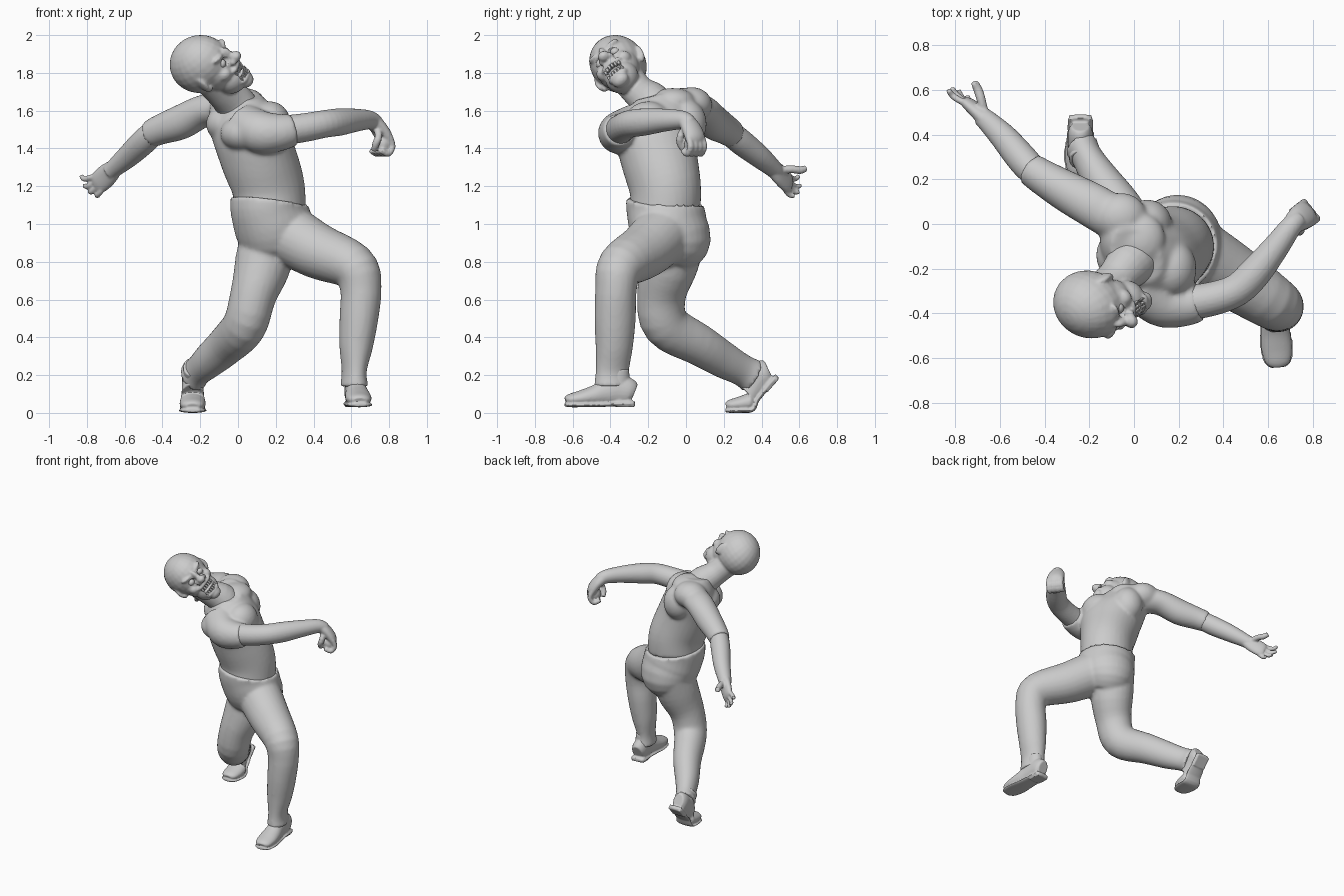
import bpy, bmesh, math
from mathutils import Vector, Matrix


def loft(bm, rows, side, n=24, sub=4, ortho=True):
    """Smooth tube through rows of (x, y, z, half width, half depth)."""
    P = [Vector(r if len(r) == 5 else (*r, r[3])) for r in rows]
    pts = []
    for i in range(len(P) - 1):
        p0, p1, p2, p3 = P[max(i - 1, 0)], P[i], P[i + 1], P[min(i + 2, len(P) - 1)]
        for k in range(sub):
            t = k / sub
            pts.append(0.5 * (2 * p1 + (p2 - p0) * t + (2 * p0 - 5 * p1 + 4 * p2 - p3) * t * t
                              + (3 * p1 - p0 - 3 * p2 + p3) * t ** 3))
    pts.append(P[-1])
    rings, side = [], Vector(side).normalized()
    for i, p in enumerate(pts):
        t = Vector((pts[min(i + 1, len(pts) - 1)] - pts[max(i - 1, 0)])[:3]).normalized()
        s = (side - t * side.dot(t)).normalized() if ortho else side
        d = t.cross(s).normalized()
        rings.append([bm.verts.new(Vector(p[:3]) + s * p[3] * math.cos(a) + d * p[4] * math.sin(a))
                      for a in (2 * math.pi * j / n for j in range(n))])
    for r, q in zip(rings, rings[1:]):
        for j in range(n):
            bm.faces.new((r[j], r[(j + 1) % n], q[(j + 1) % n], q[j]))
    bm.faces.new(rings[0])
    bm.faces.new(rings[-1])


def ball(bm, pos, size, base=Matrix(), rot=Matrix()):
    m = base @ Matrix.Translation(pos) @ rot @ Matrix.Diagonal((*size, 1))
    bmesh.ops.create_uvsphere(bm, u_segments=24, v_segments=14, radius=1, matrix=m)


def box(bm, pos, size, base=Matrix()):
    bmesh.ops.create_cube(bm, size=1, matrix=base @ Matrix.Translation(pos) @ Matrix.Diagonal((*size, 1)))


def finish(name, bm, voxel=0, smooth=0):
    """Turn the bmesh into an object; a voxel size fuses overlapping shells into one skin."""
    bmesh.ops.recalc_face_normals(bm, faces=bm.faces)
    me = bpy.data.meshes.new(name)
    bm.to_mesh(me)
    bm.free()
    for p in me.polygons:
        p.use_smooth = True
    ob = bpy.data.objects.new(name, me)
    bpy.context.collection.objects.link(ob)
    if voxel:
        r = ob.modifiers.new("fuse", 'REMESH')
        r.mode, r.voxel_size, r.use_smooth_shade = 'VOXEL', voxel, True
        s = ob.modifiers.new("soften", 'SMOOTH')
        s.factor, s.iterations = 0.5, smooth
    return ob


# Trousers: pelvis and two legs
bm = bmesh.new()
loft(bm, [(.165, -.11, 1.115, .207, .21), (.165, -.11, 1.08, .203, .207), (.19, -.09, .98, .21, .205),
          (.2, -.055, .9, .19, .185), (.19, -.08, .81, .13, .12)], (.75, -.66, 0), 32)
loft(bm, [(.26, -.12, .95, .16), (.42, -.22, .857, .147), (.61, -.345, .775, .125), (.65, -.37, .66, .11),
          (.64, -.375, .5, .102, .11), (.625, -.38, .35, .088, .1), (.615, -.39, .22, .064, .09),
          (.615, -.39, .14, .073, .1)], (1, .3, 0))
loft(bm, [(.15, -.05, .97, .13, .16), (.135, -.085, .8, .15, .155), (.08, -.13, .62, .122, .13),
          (.035, -.105, .465, .115, .125), (-.06, .07, .36, .1, .11), (-.15, .2, .28, .085, .097),
          (-.21, .3, .225, .07, .085), (-.237, .35, .195, .078, .094)], (1, .3, 0))
finish("trousers", bm, .012, 5)

# Shirt: leaning torso, chest, upper back, shoulders and short sleeves
bm = bmesh.new()
CH = (.59, -.78, -.22)
loft(bm, [(.17, -.11, 1.06, .193, .19), (.157, -.11, 1.2, .192, .198), (.105, -.14, 1.36, .215, .2),
          (.06, -.155, 1.5, .24, .19), (.03, -.15, 1.61, .22, .15), (.01, -.14, 1.69, .14, .1)],
     CH, 32, 5, False)
for pos, size in (((.035, -.28, 1.48), (.13, .13, .1)), ((-.06, -.14, 1.53), (.11, .12, .1)),
                  ((-.06, .03, 1.63), (.12, .11, .095)), ((.06, .0, 1.53), (.11, .11, .13)),
                  ((.17, -.2, 1.53), (.11, .13, .12)), ((.03, -.07, 1.65), (.11, .12, .07))):
    ball(bm, pos, size)
loft(bm, [(-.08, .02, 1.61, .09, .1), (-.18, .08, 1.6, .085, .1), (-.3, .145, 1.54, .092),
          (-.41, .21, 1.5, .08), (-.465, .248, 1.475, .074)], (0, 0, 1))
loft(bm, [(.03, -.26, 1.53, .11, .12), (.12, -.345, 1.485, .115), (.22, -.36, 1.485, .1),
          (.295, -.35, 1.5, .085)], (0, 0, 1))
finish("shirt", bm, .011, 8)


def finger(bm, *pts, r=.015):
    loft(bm, [(*p, r * (1 if i < len(pts) - 1 else .8)) for i, p in enumerate(pts)], (.3, .5, .8), 12, 3)


# Right arm, reaching back with an open hand
bm = bmesh.new()
loft(bm, [(-.34, .16, 1.53, .065), (-.44, .228, 1.485, .066), (-.5, .29, 1.435, .069), (-.58, .385, 1.36, .061),
          (-.65, .455, 1.3, .049), (-.68, .48, 1.275, .044)], (0, 0, 1))
loft(bm, [(-.65, .455, 1.3, .045, .04), (-.69, .495, 1.262, .06, .034), (-.735, .535, 1.222, .06, .028),
          (-.755, .55, 1.21, .048, .02)], (.65, -.3, -.7))
finger(bm, (-.67, .49, 1.285), (-.685, .56, 1.29), (-.70, .605, 1.285), (-.715, .635, 1.295), r=.021)
for k, t in zip(((-.775, .55, 1.248), (-.76, .55, 1.22), (-.745, .54, 1.2), (-.72, .525, 1.185)),
                ((-.83, .6, 1.255), (-.815, .61, 1.205), (-.785, .6, 1.17), (-.745, .575, 1.15))):
    k, t = Vector(k), Vector(t)
    finger(bm, (-.715, .52, 1.24), k, (k + t) / 2 + Vector((-.01, 0, -.014)), t)
finish("right_arm", bm, .007, 2)

# Left arm, bent with the hand hooked down into a loose fist
bm = bmesh.new()
loft(bm, [(.2, -.36, 1.49, .08), (.35, -.335, 1.51, .076), (.46, -.295, 1.53, .073), (.54, -.22, 1.54, .072),
          (.63, -.11, 1.55, .06), (.70, -.015, 1.55, .049), (.735, .02, 1.525, .043)], (0, 0, 1))
S = Vector((.62, -.78, 0))
loft(bm, [(.705, -.005, 1.55, .045, .042), (.74, .025, 1.515, .058, .038), (.77, .045, 1.465, .062, .036),
          (.775, .05, 1.435, .055, .03)], S)
ball(bm, (.765, .035, 1.42), (.045, .045, .05))
for i in range(4):
    k = Vector((.775, .048, 1.46)) + S * (i - 1.5) * .03
    finger(bm, k, k + Vector((.014, .012, -.05)), k + Vector((-.008, -.005, -.088)),
           k + Vector((-.045, -.03, -.07)), r=.018)
finger(bm, (.735, 0, 1.51), (.745, -.03, 1.465), (.73, -.03, 1.425), (.72, -.01, 1.39), r=.02)
finish("left_arm", bm, .007, 2)

# Head frame: local x is its left, -y its face, z its crown
F = Vector((.75, -.5, .4)).normalized()
L = Vector((.17, .76, .62))
L = (L - F * L.dot(F)).normalized()
U = F.cross(L)
H = Matrix.Translation((-.2, -.36, 1.847)) @ Matrix((L, -F, U)).transposed().to_4x4()

# Head with neck, face and ears
bm = bmesh.new()
loft(bm, [(-.15, -.31, 1.77, .09), (-.085, -.25, 1.7, .088), (-.02, -.18, 1.64, .11), (.02, -.15, 1.55, .13)], CH)
for pos, size in (((0, 0, 0), (.145, .167, .157)), ((0, -.055, -.06), (.118, .11, .13)),
                  ((0, -.085, -.155), (.09, .09, .088)), ((0, -.145, -.215), (.047, .038, .036)),
                  ((0, -.165, -.025), (.02, .03, .05)), ((0, -.195, -.06), (.032, .034, .028)),
                  ((0, -.15, -.105), (.068, .035, .02)), ((0, -.152, -.19), (.062, .033, .02))):
    ball(bm, pos, size, H)
for s in (-1, 1):
    ball(bm, (s * .05, -.137, .008), (.05, .032, .017), H, Matrix.Rotation(-s * .25, 4, 'Y'))
    ball(bm, (s * .072, -.11, -.085), (.036, .044, .036), H)
    ball(bm, (s * .028, -.178, -.068), (.018, .02, .017), H)
    ball(bm, (s * .137, -.01, -.045), (.014, .034, .052), H, Matrix.Rotation(s * .5, 4, 'Z'))
    ball(bm, (s * .128, -.02, -.085), (.014, .02, .022), H)
head = finish("head", bm, .008, 3)

# Hollows for the mouth and eye sockets
bm = bmesh.new()
ball(bm, (0, -.195, -.149), (.062, .065, .036), H)
for s in (-1, 1):
    ball(bm, (s * .05, -.165, -.033), (.031, .035, .024), H)
hollow = finish("hollow_cutter", bm)
hollow.hide_render = hollow.hide_viewport = True
cut = head.modifiers.new("hollows", 'BOOLEAN')
cut.operation, cut.object = 'DIFFERENCE', hollow

# Eyes and teeth
bm = bmesh.new()
for s in (-1, 1):
    ball(bm, (s * .05, -.132, -.033), (.026, .026, .024), H)
finish("eyes", bm)
bm = bmesh.new()
for i in range(6):
    x = (i - 2.5) * .018
    for z in (-.127, -.171):
        box(bm, (x, -.173 + 8 * x * x, z), (.015, .014, .026), H)
bmesh.ops.bevel(bm, geom=bm.edges[:], offset=.002, segments=1, affect='EDGES')
teeth = finish("teeth", bm)
for p in teeth.data.polygons:
    p.use_smooth = False


def shoe(name, pos, yaw, bend):
    """Shoe with the origin under the ball of the foot, heel lifted by the bend angle."""
    bm = bmesh.new()
    loft(bm, [(0, -.12, .032, .035, .02), (0, -.1, .04, .057, .03), (0, -.04, .048, .069, .042),
              (0, .03, .06, .066, .056), (0, .09, .075, .058, .072), (0, .15, .088, .056, .085),
              (0, .21, .08, .054, .075), (0, .238, .07, .04, .055)], (1, 0, 0), 24, 5)
    loft(bm, [(0, .15, .08, .055, .07), (0, .15, .2, .05, .065)], (1, 0, 0))
    loft(bm, [(0, -.127, .014, .035, .01), (0, -.1, .013, .063, .013), (0, -.03, .013, .075, .013),
              (0, .06, .014, .066, .013), (0, .15, .018, .06, .013), (0, .22, .018, .058, .013),
              (0, .245, .018, .038, .013)], (1, 0, 0), 24, 5)
    box(bm, (0, .192, .016), (.1, .09, .032))
    m = Matrix.Translation(pos) @ Matrix.Rotation(yaw, 4, 'Z')
    for v in bm.verts:
        a = bend * min(1, max(0, v.co.y / .07))
        v.co = m @ (Matrix.Rotation(a, 3, 'X') @ v.co)
    finish(name, bm, .006, 2)


shoe("left_shoe", (.635, -.515, .03), .09, 0)
shoe("right_shoe", (-.24, .335, 0), 0, .85)
